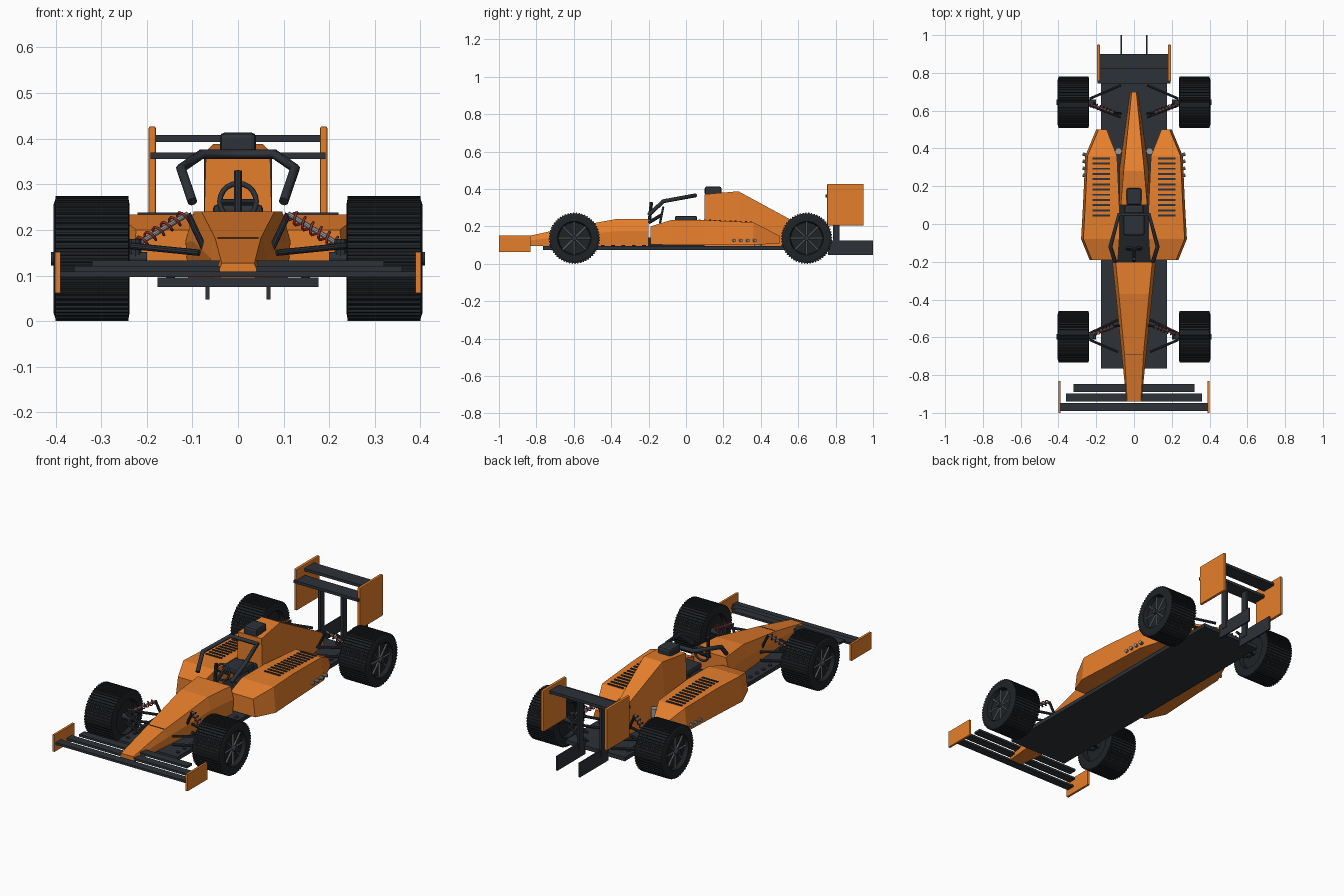
import bpy, bmesh, math
from mathutils import Vector

if "Cube" in bpy.data.objects:
    bpy.data.objects.remove(bpy.data.objects["Cube"])


def mat(name, c):
    m = bpy.data.materials.new(name)
    m.diffuse_color = (*c, 1)
    m.use_nodes = True
    m.node_tree.nodes["Principled BSDF"].inputs["Base Color"].default_value = m.diffuse_color
    return m


ORANGE = mat("orange_paint", (0.79, 0.21, 0.025))
DARK = mat("carbon", (0.026, 0.032, 0.04))
BLACK = mat("rubber", (0.014, 0.017, 0.02))
GREY = mat("metal", (0.3, 0.32, 0.33))
RED = mat("spring_red", (0.25, 0.03, 0.03))


def finish(name, bm, m, bevel=0):
    bmesh.ops.recalc_face_normals(bm, faces=bm.faces)
    me = bpy.data.meshes.new(name)
    bm.to_mesh(me)
    bm.free()
    me.materials.append(m)
    o = bpy.data.objects.new(name, me)
    bpy.context.collection.objects.link(o)
    if bevel:
        b = o.modifiers.new("bevel", 'BEVEL')
        b.width, b.segments = bevel, 2
    return o


def box(name, x, y, z, m, bevel=0):
    bm = bmesh.new()
    bmesh.ops.create_cube(bm, size=1)
    for v in bm.verts:
        v.co = Vector([(r[0] + r[1]) / 2 + c * (r[1] - r[0]) for r, c in zip((x, y, z), v.co)])
    return finish(name, bm, m, bevel)


def skin(name, rings, m, caps=True):
    bm = bmesh.new()
    vs = [[bm.verts.new(p) for p in r] for r in rings]
    n = len(vs[0])
    for a, b in zip(vs, vs[1:]):
        for i in range(n):
            bm.faces.new((a[i], a[(i + 1) % n], b[(i + 1) % n], b[i]))
    if caps:
        bm.faces.new(vs[0])
        bm.faces.new(vs[-1])
    return finish(name, bm, m)


def rod(name, a, b, r, m=DARK, n=10):
    a, b = Vector(a), Vector(b)
    d = b - a
    bm = bmesh.new()
    bmesh.ops.create_cone(bm, cap_ends=True, segments=n, radius1=r, radius2=r, depth=d.length)
    bmesh.ops.transform(bm, verts=bm.verts, matrix=d.to_track_quat('Z', 'Y').to_matrix().to_4x4())
    bmesh.ops.translate(bm, verts=bm.verts, vec=(a + b) / 2)
    return finish(name, bm, m)


def tube(name, pts, r, m, closed=False):
    cu = bpy.data.curves.new(name, 'CURVE')
    cu.dimensions = '3D'
    cu.bevel_depth, cu.bevel_resolution, cu.use_fill_caps = r, 2, True
    s = cu.splines.new('POLY')
    s.points.add(len(pts) - 1)
    for p, c in zip(s.points, pts):
        p.co = (*c, 1)
    s.use_cyclic_u = closed
    cu.materials.append(m)
    o = bpy.data.objects.new(name, cu)
    bpy.context.collection.objects.link(o)
    return o


# Floor
box("floor", (-.176, .176), (-.765, .77), (.075, .096), DARK)

# Nose: shoulder section lofted from tip to cockpit
def nose_ring(y, tw, w, zt):
    zm = .095 + (zt - .095) * .55
    h = [(tw, zt), (w, zm), (w * .95, .095)]
    return [(x, y, z) for x, z in h] + [(-x, y, z) for x, z in reversed(h)]


skin("nose", [nose_ring(-.94, .036, .04, .127), nose_ring(-.69, .05, .065, .182),
              nose_ring(-.37, .08, .097, .24), nose_ring(-.2, .097, .115, .24)], ORANGE)
box("nose_seam", (-.045, .045), (-.692, -.688), (.17, .1835), DARK)

# Engine cover
def cover_ring(y, tw, bw, zt):
    return [(tw, y, zt), (bw, y, .095), (-bw, y, .095), (-tw, y, zt)]


skin("engine_cover", [cover_ring(.10, .07, .078, .372), cover_ring(.28, .055, .078, .388),
                      cover_ring(.70, .012, .02, .16)], ORANGE)
box("air_box", (-.04, .04), (.10, .19), (.365, .414), DARK, .012)

# Cockpit
box("cockpit_tub", (-.09, .09), (-.2, .1), (.095, .14), BLACK)
box("seat_back", (-.05, .05), (.02, .1), (.13, .235), DARK, .01)
box("headrest", (-.055, .055), (-.06, .06), (.225, .256), DARK, .01)
ring = [(.04 * math.cos(t), -.13 + .008 * math.sin(t), .262 + .04 * math.sin(t))
        for t in (i * math.tau / 20 for i in range(20))]
tube("steering_wheel", ring, .006, DARK, True)
rod("steering_spoke", (-.04, -.13, .262), (.04, -.13, .262), .006)
rod("steering_column", (0, -.2, .22), (0, -.13, .262), .009)
rod("halo_post", (0, -.195, .235), (0, -.185, .33), .009)
tube("halo", [(.1, -.2, .262), (.125, -.12, .335), (.08, .05, .366),
              (-.08, .05, .366), (-.125, -.12, .335), (-.1, -.2, .262)], .011, DARK)

# Rear wing planes
box("rear_wing_lower", (-.192, .192), (.745, .825), (.355, .37), DARK)
box("rear_wing_upper", (-.18, .18), (.82, .9), (.393, .408), DARK)

# Front wing planes, stepping up and narrower towards the back
for i, w in enumerate((.39, .36, .32)):
    y, z = -.99 + .05 * i, .097 + .012 * i
    box("front_wing_plane", (-w, w), (y, y + .043), (z, z + .012), DARK)

# Wheel with ribbed tread
RIBS = 56


def wheel(x, y, s):
    def circ(off, r, rib=0):
        return [(x + s * off, y + (r - rib * (k // 2 % 2)) * math.cos(a), .137 + (r - rib * (k // 2 % 2)) * math.sin(a))
                for k in range(RIBS * 4) for a in [((k // 2) + (.1 if k % 2 == 0 else .9)) * math.tau / RIBS / 2]]
    prof = [(-.058, .004), (-.058, .085), (-.082, .09), (-.082, .12), (-.08, .132), (-.08, .137, .005),
            (.08, .137, .005), (.08, .132), (.084, .12), (.084, .09), (.062, .084), (.062, .004)]
    skin("tyre", [circ(*p) for p in prof], BLACK)
    for k in range(8):
        a = k * math.tau / 8
        rod("wheel_spoke", (x + s * .068, y, .137),
            (x + s * .068, y + .086 * math.cos(a), .137 + .086 * math.sin(a)), .004, GREY, 6)
    rod("wheel_hub", (x - s * .12, y, .137), (x + s * .09, y, .137), .015, DARK, 12)


def spring(a, b):
    a, b = Vector(a), Vector(b)
    q = (b - a).to_track_quat('Z', 'Y')
    tube("spring", [a.lerp(b, i / 56) + q @ Vector((.013 * math.cos(i * math.tau / 8), .013 * math.sin(i * math.tau / 8), 0))
                    for i in range(57)], .003, RED)
    rod("damper", a, b, .006, GREY)


for s in (1, -1):
    # Sidepod
    pod = [(-.19, .085, .235, .105, .2), (-.08, .078, .28, .1, .234), (.1, .078, .27, .1, .234),
           (.36, .09, .258, .1, .222), (.5, .145, .2, .11, .15)]
    skin("sidepod", [[(s * a, y, z0), (s * b, y, z0), (s * (b - .012), y, z1), (s * a, y, z1)]
                     for y, a, b, z0, z1 in pod], ORANGE)
    for i in range(12):
        y = .045 + .0275 * i
        z = .234 - max(0, y - .1) * .046
        box("louver", sorted((s * .127, s * .22)), (y - .005, y + .005), (z - .004, z + .004), DARK)
    for i in range(4):
        y = .25 + .037 * i
        rod("exhaust_pipe", (s * .24, y, .125), (s * .272, y + .01, .125), .009, GREY)
    rod("oil_tank", (s * .082, .385, .096), (s * .082, .385, .19), .018, GREY, 16)
    # Floor bolts and nose rivets
    for i in range(10):
        rod("floor_bolt", (s * .148, -.72 + .055 * i, .094), (s * .148, -.72 + .055 * i, .102), .01)
    for i in range(4):
        rod("floor_bolt", (s * .148, .52 + .06 * i, .094), (s * .148, .52 + .06 * i, .102), .01)
    # Wing endplates and pylons
    box("rear_wing_endplate", sorted((s * .18, s * .196)), (.755, .95), (.205, .427), ORANGE, .004)
    box("front_wing_endplate", sorted((s * .389, s * .401)), (-1, -.832), (.062, .152), ORANGE)
    box("rear_wing_pylon", sorted((s * .06, s * .074)), (.785, .82), (.09, .36), DARK)
    box("diffuser_fin", sorted((s * .063, s * .071)), (.76, 1), (.048, .125), DARK)
    # Wheels and suspension
    for y, inner, f in ((-.597, .085, 1), (.645, .07, -1)):
        wheel(s * .32, y, s)
        rod("upright", (s * .225, y, .1), (s * .225, y, .18), .014)
        for dy in (-.08, .09):
            rod("lower_arm", (s * inner, y + dy, .105), (s * .235, y + dy * .2, .112), .007)
            rod("upper_arm", (s * inner, y + dy, .15), (s * .235, y + dy * .2, .165), .007)
        spring((s * .235, y + f * .01, .16), (s * .11, y + f * .055, .235))
        rod("damper_mount", (s * .11, y + f * .055, .235), (s * .07, y + f * .06, .15), .007)
